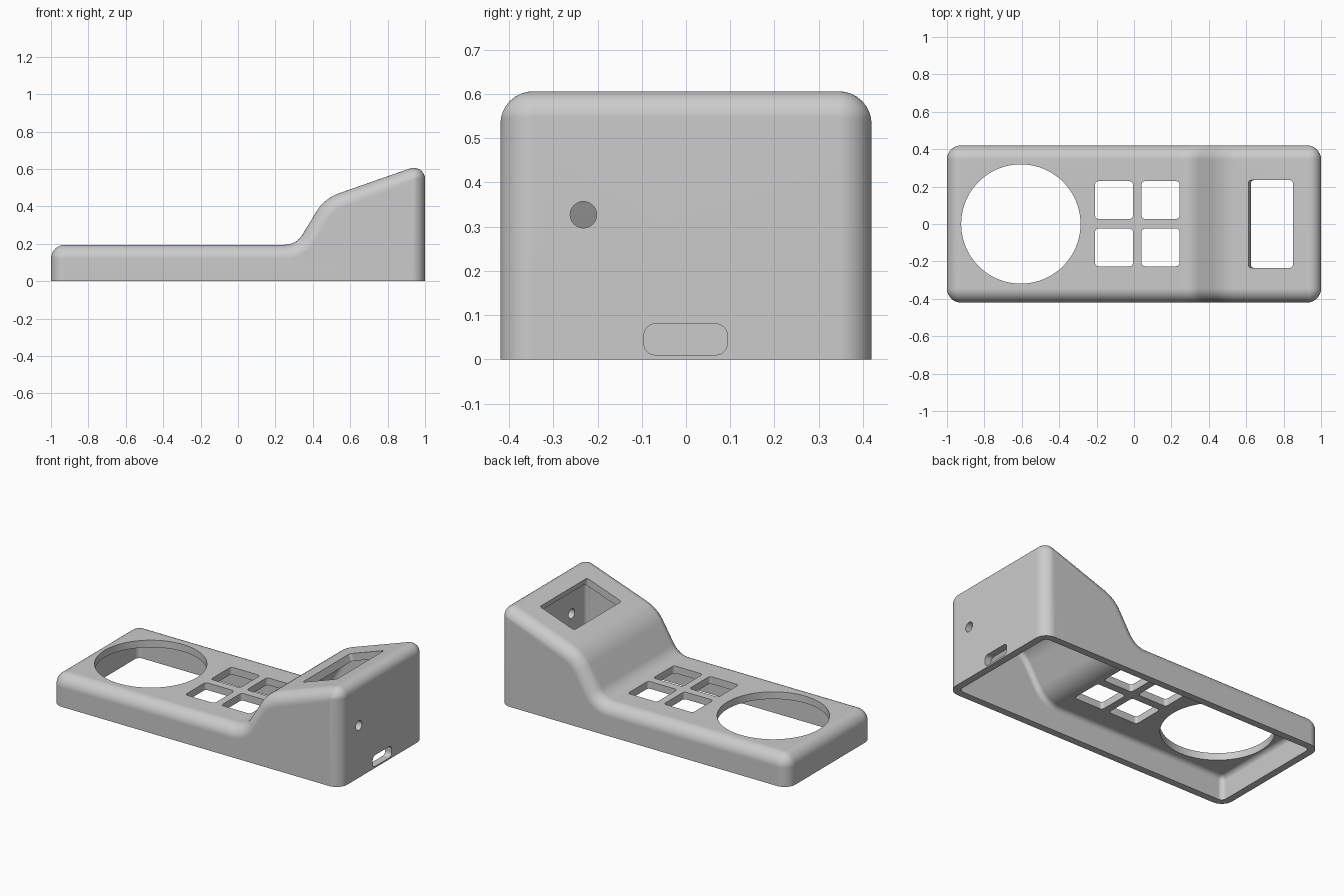
import bpy, bmesh, math
from mathutils import Matrix, Vector

cube = bpy.data.objects.get("Cube")
if cube:
    bpy.data.objects.remove(cube)

HALF_DEPTH, FILLET, WALL, STEPS = 0.42, 0.075, 0.045, 8
SLOPE = math.atan2(0.188, 0.538)

# Side outline: corner x, z and rounding radius
CORNERS = [(-1, 0, 0), (-1, 0.195, 0.075), (0.312, 0.195, 0.11),
           (0.462, 0.443, 0.23), (1, 0.631, 0.06), (1, 0, 0)]


def right_normal(u):
    return Vector((u.y, -u.x))


def outline(inset, bottom):
    """Side outline moved inward by inset, with rounded corners."""
    pts = [Vector((-1 + inset, bottom))]
    for a, b, c in zip(CORNERS, CORNERS[1:], CORNERS[2:]):
        u1 = (Vector(b[:2]) - Vector(a[:2])).normalized()
        u2 = (Vector(c[:2]) - Vector(b[:2])).normalized()
        n1, n2 = right_normal(u1), right_normal(u2)
        corner = Vector(b[:2]) + (n1 + n2) * inset / (1 + n1.dot(n2))
        side = 1 if u1.x * u2.y - u1.y * u2.x < 0 else -1
        radius = max(0, b[2] - side * inset)
        turn = math.acos(u1.dot(u2))
        centre = corner - u1 * radius * math.tan(turn / 2) + n1 * side * radius
        for k in range(STEPS + 1):
            n = Matrix.Rotation(-side * turn * k / STEPS, 2) @ n1
            pts.append(centre - n * side * radius)
    pts.append(Vector((1 - inset, bottom)))
    return pts


def make_object(name, bm):
    bmesh.ops.remove_doubles(bm, verts=bm.verts, dist=1e-5)
    bmesh.ops.recalc_face_normals(bm, faces=bm.faces)
    mesh = bpy.data.meshes.new(name)
    bm.to_mesh(mesh)
    bm.free()
    obj = bpy.data.objects.new(name, mesh)
    bpy.context.collection.objects.link(obj)
    return obj


def loft(name, rings):
    """Skin matching closed rings and cap both ends."""
    bm = bmesh.new()
    loops = [[bm.verts.new(p) for p in ring] for ring in rings]
    for a, b in zip(loops, loops[1:]):
        for i in range(len(a)):
            j = (i + 1) % len(a)
            bm.faces.new((a[i], a[j], b[j], b[i]))
    bm.faces.new(loops[0])
    bm.faces.new(loops[-1])
    return make_object(name, bm)


def body(name, inset, fillet, bottom):
    """Outline swept across the depth, with rounded sides."""
    half = HALF_DEPTH - inset
    layers = []
    for k in range(STEPS + 1):
        t = math.pi / 2 * k / STEPS
        layers.append((half - fillet * (1 - math.cos(t)),
                       inset + fillet * (1 - math.sin(t))))
    layers += [(-y, d) for y, d in reversed(layers)]
    return loft(name, [[(p.x, y, p.y) for p in outline(d, bottom)] for y, d in layers])


def rounded_cutter(name, width, depth, radius, height, matrix, segments=6):
    """Prism with a rounded rectangular section, centred on its matrix."""
    section = []
    for q, (sx, sy) in enumerate([(1, 1), (-1, 1), (-1, -1), (1, -1)]):
        for k in range(segments + 1):
            a = math.pi / 2 * (q + k / segments)
            section.append((sx * (width / 2 - radius) + radius * math.cos(a),
                            sy * (depth / 2 - radius) + radius * math.sin(a)))
    return loft(name, [[matrix @ Vector((x, y, z)) for x, y in section]
                       for z in (-height / 2, height / 2)])


# Outer shell and hollow interior
shell = body("enclosure_shell", 0, FILLET, 0)
cutters = [body("hollow_cutter", WALL, FILLET - WALL, -0.1)]

# Round opening in the low deck
cutters.append(rounded_cutter("round_cutter", 0.638, 0.638, 0.319, 0.2,
                              Matrix.Translation((-0.605, 0, 0.2)), 20))

# Four square button openings
for x in (-0.107, 0.142):
    for y in (-0.125, 0.128):
        cutters.append(rounded_cutter("button_cutter", 0.202, 0.202, 0.018, 0.2,
                                      Matrix.Translation((x, y, 0.2))))

# Window cut square to the sloped top
cutters.append(rounded_cutter(
    "window_cutter", 0.252, 0.468, 0.015, 0.16,
    Matrix.Translation((0.73, 0, 0.537)) @ Matrix.Rotation(-SLOPE, 4, 'Y')))

# Small round hole and cable slot in the tall end wall
turned = Matrix.Rotation(math.pi / 2, 4, 'Y')
cutters.append(rounded_cutter("hole_cutter", 0.06, 0.06, 0.03, 0.16,
                              Matrix.Translation((1, -0.232, 0.327)) @ turned))
cutters.append(rounded_cutter("slot_cutter", 0.07, 0.188, 0.025, 0.16,
                              Matrix.Translation((1, -0.001, 0.045)) @ turned))

# Cut everything out of the shell
bpy.ops.object.select_all(action='DESELECT')
bpy.context.view_layer.objects.active = shell
shell.select_set(True)
for cutter in cutters:
    cutter.hide_render = True
    mod = shell.modifiers.new(cutter.name, 'BOOLEAN')
    mod.operation, mod.solver, mod.object = 'DIFFERENCE', 'EXACT', cutter
    bpy.ops.object.modifier_apply(modifier=mod.name)
    bpy.data.objects.remove(cutter)

# Smooth fillets with crisp cut edges
bpy.ops.object.shade_smooth_by_angle(angle=math.radians(30))
weighted = shell.modifiers.new("weighted_normals", 'WEIGHTED_NORMAL')
weighted.keep_sharp = True

# Single grey plastic
grey = bpy.data.materials.new("grey_plastic")
grey.use_nodes = True
colour = (0.6, 0.6, 0.6, 1)
grey.diffuse_color = colour
grey.node_tree.nodes["Principled BSDF"].inputs["Base Color"].default_value = colour
shell.data.materials.clear()
shell.data.materials.append(grey)
for face in shell.data.polygons:
    face.material_index = 0
